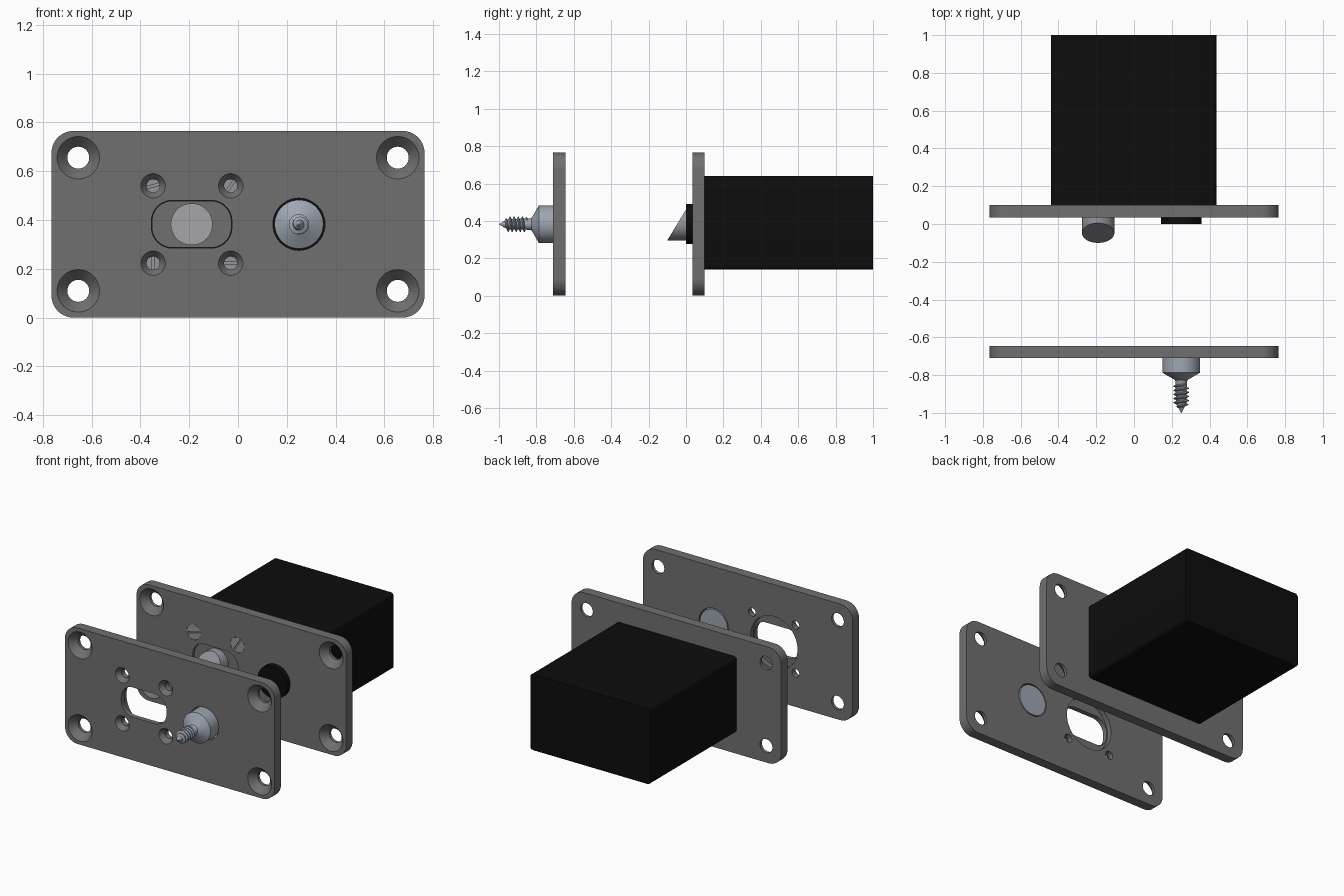
import bpy, bmesh
from math import sin, cos, pi, radians
from mathutils import Matrix

if "Cube" in bpy.data.objects:
    bpy.data.objects.remove(bpy.data.objects["Cube"])

MID = 0.3825  # centre height of the plates


def material(name, rgb):
    m = bpy.data.materials.new(name)
    m.diffuse_color = (*rgb, 1)
    m.use_nodes = True
    m.node_tree.nodes["Principled BSDF"].inputs["Base Color"].default_value = m.diffuse_color
    return m


plate_grey = material("plate_grey", (0.16, 0.16, 0.16))
steel = material("steel", (0.34, 0.38, 0.44))
bolt_grey = material("bolt_grey", (0.30, 0.30, 0.33))
black = material("black", (0.004, 0.004, 0.004))


def finish(name, bm, mat=None):
    bmesh.ops.recalc_face_normals(bm, faces=bm.faces)
    me = bpy.data.meshes.new(name)
    bm.to_mesh(me)
    bm.free()
    if mat:
        me.materials.append(mat)
    ob = bpy.data.objects.new(name, me)
    bpy.context.collection.objects.link(ob)
    return ob


def skin(name, rings, mat=None):
    """Bridge equal-sized closed rings of points and cap both ends."""
    bm = bmesh.new()
    vs = [[bm.verts.new(p) for p in r] for r in rings]
    n = len(vs[0])
    for a, b in zip(vs, vs[1:]):
        for i in range(n):
            j = (i + 1) % n
            bm.faces.new((a[i], a[j], b[j], b[i]))
    bm.faces.new(vs[0])
    bm.faces.new(vs[-1])
    return finish(name, bm, mat)


def lathe(name, profile, x, z, mat=None, n=48):
    """Turn (radius, y) pairs round an axis along y."""
    return skin(name, [[(x + r * cos(2 * pi * i / n), y, z + r * sin(2 * pi * i / n))
                        for i in range(n)] for r, y in profile], mat)


def slab(name, cx, cz, hw, hh, r, y0, y1, mat=None, n=10):
    """Rounded rectangle extruded along y."""
    pts = []
    for k, (sx, sz) in enumerate(((1, 1), (-1, 1), (-1, -1), (1, -1))):
        for i in range(n + 1):
            a = pi / 2 * (k + i / n)
            pts.append((cx + sx * (hw - r) + r * cos(a), cz + sz * (hh - r) + r * sin(a)))
    return skin(name, [[(x, y, z) for x, z in pts] for y in (y0, y1)], mat)


def cut(ob, cutters):
    for c in cutters:
        m = ob.modifiers.new("cut", 'BOOLEAN')
        m.operation, m.solver, m.object = 'DIFFERENCE', 'EXACT', c
    bpy.context.view_layer.update()
    dg = bpy.context.evaluated_depsgraph_get()
    me = bpy.data.meshes.new_from_object(ob.evaluated_get(dg))
    ob.modifiers.clear()
    ob.data = me
    for c in cutters:
        bpy.data.objects.remove(c)


def countersink(x, z, big, small, y, depth):
    s = (big - small) / depth
    return lathe("cutter", [(big + s * .02, y - .02), (small, y + depth), (small, y + .12)], x, z)


CORNERS = [(sx * .655, MID + sz * .273) for sx in (-1, 1) for sz in (-1, 1)]
SCREWS = [(-.348, .54, 15), (-.03, .54, 55), (-.348, .223, 88), (-.03, .223, 2)]
LX, SX = -.19, .25  # latch and striker columns


def plate(name, y):
    ob = slab(name, 0, MID, .765, MID, .09, y, y + .065, plate_grey)
    holes = [countersink(x, z, .087, .045, y, .045) for x, z in CORNERS]
    holes += [countersink(x, z, .05, .027, y, .03) for x, z, _ in SCREWS]
    holes.append(slab("cutter", LX, MID, .165, .098, .085, y - .05, y + .1))
    holes.append(lathe("cutter", [(.107, y - .05), (.107, y + .1)], SX, MID))
    return ob, holes


# Front plate, with a round recess behind the latch slot
front, holes = plate("front_plate", -.71)
holes.append(lathe("cutter", [(.172, -.678), (.172, -.6)], LX, MID))
cut(front, holes)

# Rear plate
rear, holes = plate("rear_plate", .035)
cut(rear, holes)

# Striker: stepped head, shank, pointed tip
lathe("striker_pin", [(.1, -.645), (.1, -.787), (.034, -.825), (.03, -.835), (.028, -.95),
                      (.001, -1)], SX, MID, steel)

# Screw thread wound round the shank
bm = bmesh.new()
prev, N, TURNS = None, 24, 6
for i in range(N * TURNS + 1):
    t = i / (N * TURNS)
    a, y = 2 * pi * TURNS * t, -.848 - .13 * t
    core = .025 if t < .78 else .025 - .017 * (t - .78) / .22
    tip = core + .017 * min(1, t / .06, (1 - t) / .2 + .15)
    row = [bm.verts.new((SX + r * cos(a), y + d, MID + r * sin(a)))
           for r, d in ((core, -.009), (tip, -.0015), (tip, .0015), (core, .009))]
    if prev:
        for k in range(4):
            bm.faces.new((prev[k], prev[(k + 1) % 4], row[(k + 1) % 4], row[k]))
    else:
        bm.faces.new(row)
    prev = row
bm.faces.new(prev)
finish("striker_thread", bm, steel)

# Slanted latch bolt
latch = lathe("latch_bolt", [(.086, -.1), (.086, .1)], LX, MID, bolt_grey)
for v in latch.data.vertices:
    if v.co.y < 0:
        v.co.y = -.1 + (v.co.z - MID + .086) * .105 / .172

# Lock face seated in the rear plate slot
slab("lock_face", LX, MID, .163, .096, .084, .05, .102, plate_grey)

# Black round pad facing the striker
lathe("round_pad", [(.107, 0), (.107, .102)], SX, MID, black)

# Slotted screws in the rear plate
for i, (x, z, ang) in enumerate(SCREWS):
    screw = lathe(f"screw_{i + 1}", [(.049, .036), (.026, .066), (.026, .1)], x, z, bolt_grey, 32)
    bm = bmesh.new()
    bmesh.ops.create_cube(bm, size=1, matrix=Matrix.Translation((x, .036, z))
                          @ Matrix.Rotation(-radians(ang), 4, 'Y')
                          @ Matrix.Diagonal((.2, .02, .01, 1)))
    cut(screw, [finish("cutter", bm)])

# Lock housing
slab("lock_housing", -.002, .389, .438, .25, .02, .1, 1, black, 5)

# Smooth round walls, keep edges sharp
for ob in bpy.context.collection.objects:
    ob.select_set(ob.type == 'MESH')
bpy.context.view_layer.objects.active = front
bpy.ops.object.shade_smooth_by_angle(angle=radians(30))
